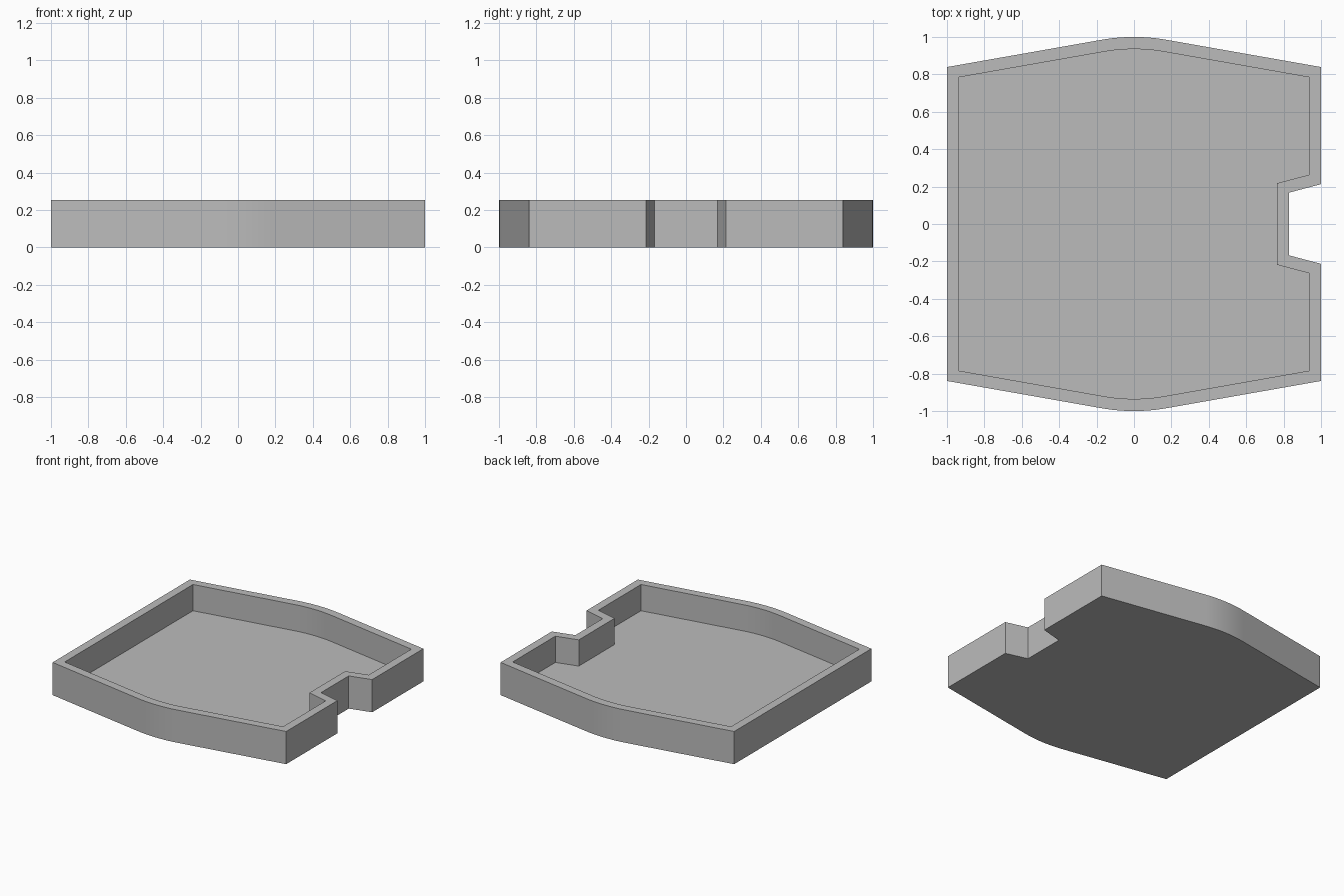
import bpy, bmesh
from math import sin, cos, radians, tan
from mathutils import Vector

HEIGHT, FLOOR, WALL = 0.253, 0.05, 0.065

cube = bpy.data.objects.get("Cube")
if cube:
    bpy.data.objects.remove(cube, do_unlink=True)

grey = bpy.data.materials.new("plain_grey")
grey.use_nodes = True
colour = (0.5, 0.5, 0.5, 1)
grey.diffuse_color = colour
grey.node_tree.nodes["Principled BSDF"].inputs["Base Color"].default_value = colour


def inset(loop, dist):
    """Offset a counter-clockwise outline inwards with mitred corners."""
    result = []
    for i, p in enumerate(loop):
        a = (p - loop[i - 1]).normalized()
        b = (loop[(i + 1) % len(loop)] - p).normalized()
        na, nb = Vector((-a.y, a.x)), Vector((-b.y, b.x))
        result.append(p + (na + nb) * dist / (1 + na.dot(nb)))
    return result


# Outline: notch on the +x side, shallow gables rounded at the ridge
slope = radians(10)
corner_y = cos(slope) - (1 - sin(slope)) * tan(slope)
half = [Vector((0.83, 0.168)), Vector((1, 0.213)), Vector((1, corner_y))]
steps = 12
for i in range(steps + 1):
    a = slope * (1 - 2 * i / steps)
    half.append(Vector((sin(a), cos(a))))
half.append(Vector((-1, corner_y)))
outer = half + [Vector((p.x, -p.y)) for p in reversed(half)]
inner = inset(outer, WALL)

# Tray: outer wall, rim, inner wall, floor and underside
bm = bmesh.new()
rings = [[bm.verts.new((p.x, p.y, z)) for p in loop]
         for loop, z in ((outer, 0), (outer, HEIGHT), (inner, HEIGHT), (inner, FLOOR))]
n = len(outer)
for low, high in zip(rings, rings[1:]):
    for i in range(n):
        j = (i + 1) % n
        bm.faces.new((low[i], low[j], high[j], high[i]))
bm.faces.new(rings[-1])
bm.faces.new(list(reversed(rings[0])))
bmesh.ops.recalc_face_normals(bm, faces=bm.faces)

mesh = bpy.data.meshes.new("tray")
bm.to_mesh(mesh)
bm.free()
mesh.materials.append(grey)
tray = bpy.data.objects.new("tray", mesh)
bpy.context.collection.objects.link(tray)

# Smooth the rounded ridges, keep the corners sharp
bpy.ops.object.select_all(action="DESELECT")
tray.select_set(True)
bpy.context.view_layer.objects.active = tray
bpy.ops.object.shade_smooth_by_angle(angle=radians(9))
